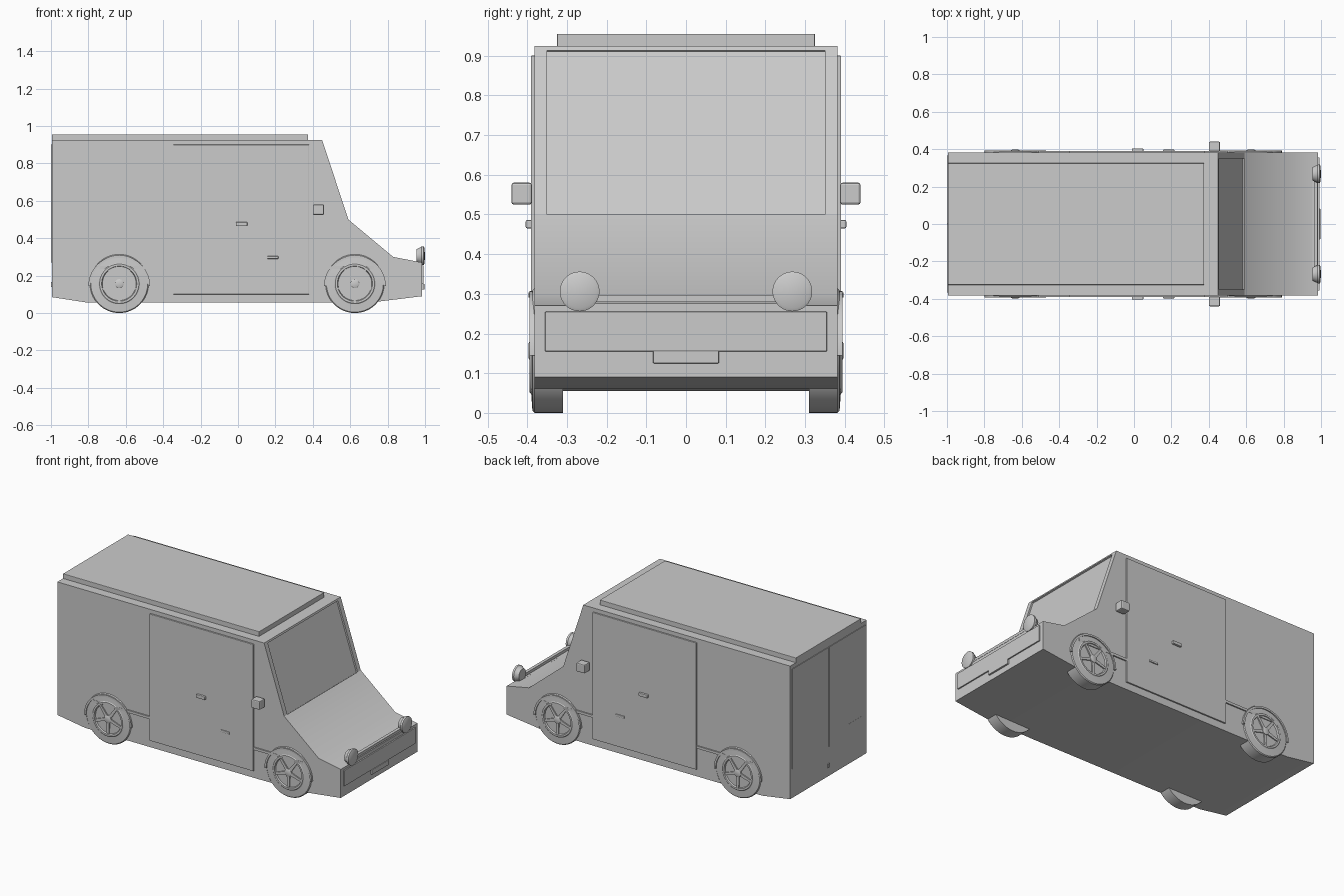
import bpy, bmesh, math
from mathutils import Matrix, Vector

cube = bpy.data.objects.get("Cube")
if cube:
    bpy.data.objects.remove(cube, do_unlink=True)

grey = bpy.data.materials.new("plain grey")
grey.use_nodes = True
grey.diffuse_color = (0.6, 0.6, 0.6, 1)
grey.node_tree.nodes["Principled BSDF"].inputs["Base Color"].default_value = (0.6, 0.6, 0.6, 1)


def finish(name, bm, smooth=True):
    bmesh.ops.recalc_face_normals(bm, faces=bm.faces)
    mesh = bpy.data.meshes.new(name)
    bm.to_mesh(mesh)
    bm.free()
    mesh.materials.append(grey)
    ob = bpy.data.objects.new(name, mesh)
    bpy.context.collection.objects.link(ob)
    if smooth:
        bpy.ops.object.select_all(action='DESELECT')
        ob.select_set(True)
        bpy.context.view_layer.objects.active = ob
        bpy.ops.object.shade_smooth_by_angle(angle=math.radians(30))
    return ob


def box(name, xs, ys, zs, bevel=0.0):
    bm = bmesh.new()
    bmesh.ops.create_cube(bm, size=1)
    for v in bm.verts:
        v.co = Vector(s[0] + (s[1] - s[0]) * (c + 0.5) for s, c in zip((xs, ys, zs), v.co))
    if bevel:
        bmesh.ops.bevel(bm, geom=bm.edges[:], offset=bevel, segments=2, affect='EDGES', profile=0.5)
    return finish(name, bm, False)


def lathe(name, profile, centre, axis, steps=48):
    """Turn (radius, distance along axis) points around the x or y axis."""
    bm = bmesh.new()
    verts = [bm.verts.new((r, 0, d)) for r, d in profile]
    edges = [bm.edges.new(p) for p in zip(verts, verts[1:])]
    bmesh.ops.spin(bm, geom=verts + edges, cent=(0, 0, 0), axis=(0, 0, 1), angle=math.tau, steps=steps)
    bmesh.ops.remove_doubles(bm, verts=bm.verts, dist=1e-5)
    rot = Vector((0, 0, 1)).rotation_difference(Vector(axis)).to_matrix().to_4x4()
    bm.transform(Matrix.Translation(centre) @ rot)
    return finish(name, bm)


def prism(name, outline, y0, y1):
    """Extrude an x-z outline from y0 to y1."""
    bm = bmesh.new()
    face = bm.faces.new([bm.verts.new((x, y0, z)) for x, z in outline])
    ext = bmesh.ops.extrude_face_region(bm, geom=[face])
    bmesh.ops.translate(bm, vec=(0, y1 - y0, 0),
                        verts=[v for v in ext["geom"] if isinstance(v, bmesh.types.BMVert)])
    return bm


# Body shell with a recessed windscreen
body_outline = [(-0.995, 0.925), (0.45, 0.925), (0.59, 0.5), (0.83, 0.3), (0.985, 0.27),
                (0.985, 0.09), (0.74, 0.06), (0.42, 0.055), (-0.8, 0.055), (-0.995, 0.085)]
bm = prism("body", body_outline, -0.382, 0.382)
bmesh.ops.recalc_face_normals(bm, faces=bm.faces)
screen = next(f for f in bm.faces if f.normal.x > 0.9 and f.calc_center_median().z > 0.6)
bmesh.ops.inset_individual(bm, faces=[screen], thickness=0.045)
down = Vector((0.14, 0, -0.425)).normalized()
for v in screen.verts:
    v.co += down * (0.035 if v.co.z < 0.7 else -0.02)
ext = bmesh.ops.extrude_discrete_faces(bm, faces=[screen])
normal = ext["faces"][0].normal.copy()
ring = ext["faces"][0]
bmesh.ops.translate(bm, vec=normal * -0.01, verts=ring.verts)
finish("body", bm)

# Raised roof panel
box("roof_panel", (-0.995, 0.375), (-0.325, 0.325), (0.92, 0.955), 0.002)

# Nose details
box("front_panel", (0.98, 0.993), (-0.355, 0.355), (0.155, 0.255), 0.002)
box("number_plate", (0.98, 0.996), (-0.083, 0.083), (0.125, 0.156), 0.002)
box("headlight_bar", (0.962, 0.982), (-0.268, 0.268), (0.28, 0.297))
box("headlight_base", (0.955, 0.985), (-0.29, 0.29), (0.255, 0.276))

# Rear doors, latch and tail lights
for side, tag in ((1, "left"), (-1, "right")):
    ys = sorted((side * 0.003, side * 0.365))
    box(f"rear_door_{tag}", (-0.999, -0.99), ys, (0.27, 0.9))
box("rear_door_handle", (-1.0, -0.995), (-0.33, -0.2), (0.28, 0.34))
box("rear_latch", (-1.0, -0.99), (-0.01, 0.01), (0.14, 0.165))

# Parts repeated on both sides
for side, tag in ((1, "left"), (-1, "right")):
    def span(a, b):
        return tuple(sorted((side * a, side * b)))

    box(f"side_door_{tag}", (-0.345, 0.38), span(0.37, 0.391), (0.1, 0.9), 0.002)
    box(f"door_handle_{tag}", (-0.012, 0.05), span(0.385, 0.404), (0.465, 0.486), 0.004)
    box(f"lower_handle_{tag}", (0.155, 0.216), span(0.385, 0.397), (0.29, 0.304), 0.003)
    box(f"mirror_{tag}", (0.4, 0.46), span(0.388, 0.44), (0.525, 0.58), 0.006)
    box(f"trim_rear_{tag}", (-0.74, -0.345), span(0.375, 0.39), (0.235, 0.251))
    box(f"trim_front_{tag}", (0.38, 0.727), span(0.375, 0.39), (0.235, 0.251))

    # Round headlight with a tapered shell
    lathe(f"headlight_{tag}", [(0, -0.022), (0.036, -0.022), (0.046, 0), (0.05, 0.004),
                               (0.05, 0.016), (0.042, 0.02), (0, 0.023)],
          (0.977, side * 0.268, 0.306), (1, 0, 0), 40)

    for x, end in ((-0.635, "rear"), (0.625, "front")):
        hub = (x, side * 0.31, 0.157)
        out = (0, side, 0)
        # Tyre and raised rim
        lathe(f"{end}_wheel_{tag}", [(0, 0), (0.157, 0), (0.157, 0.072), (0.152, 0.077), (0.11, 0.08),
                                     (0.105, 0.084), (0.094, 0.084), (0.09, 0.075), (0, 0.075)], hub, out, 64)
        lathe(f"{end}_hub_{tag}", [(0.024, 0.07), (0.024, 0.084), (0.018, 0.087), (0, 0.087)],
              (x, hub[1], 0.145 + 0.012), out, 24)

        # Five tapered spokes
        bm = bmesh.new()
        for i in range(5):
            spoke = bmesh.ops.create_cube(bm, size=1)["verts"]
            for v in spoke:
                width = 0.022 if v.co.z < 0 else 0.014
                v.co = (v.co.x * width, side * (0.385 + v.co.y * 0.014), 0.05 + v.co.z * 0.09)
            turn = Matrix.Rotation(math.tau * (i + 0.5) / 5, 4, 'Y')
            bmesh.ops.transform(bm, matrix=Matrix.Translation((x, 0, hub[2])) @ turn, verts=spoke)
        finish(f"{end}_spokes_{tag}", bm, False)

        # Half-ring wheel arch
        arc = [math.pi * i / 32 for i in range(33)]
        outline = [(x + 0.165 * math.cos(a), 0.145 + 0.162 * math.sin(a)) for a in arc]
        outline += [(x + 0.153 * math.cos(a), 0.145 + 0.150 * math.sin(a)) for a in reversed(arc)]
        finish(f"{end}_arch_{tag}", prism("arch", outline, side * 0.375, side * 0.394))
